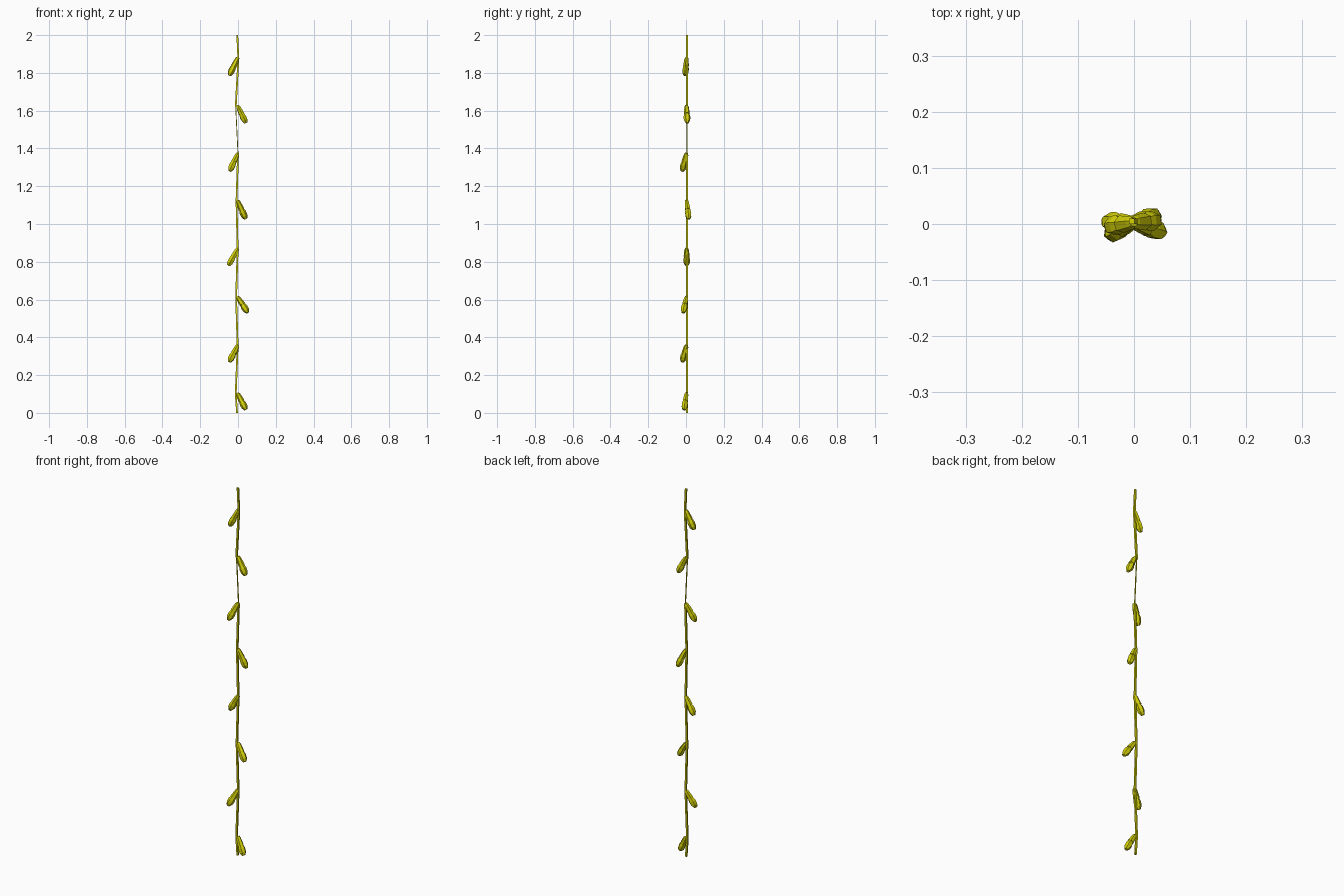
import bpy, bmesh, math
from mathutils import Vector

if "Cube" in bpy.data.objects:
    bpy.data.objects.remove(bpy.data.objects["Cube"])

yellow = bpy.data.materials.new("olive yellow")
yellow.diffuse_color = (0.66, 0.64, 0.002, 1)
yellow.use_nodes = True
yellow.node_tree.nodes["Principled BSDF"].inputs["Base Color"].default_value = yellow.diffuse_color


def lathe(name, origin, axis, profile, sides):
    """Closed ring-by-ring solid along an axis; profile = (distance, radius)."""
    rot = Vector((0, 0, 1)).rotation_difference(axis.normalized())
    bm = bmesh.new()
    rings = []
    for d, r in profile:
        ring = []
        for i in range(sides):
            a = 2 * math.pi * (i + 0.5) / sides
            p = Vector((r * math.cos(a), r * math.sin(a), d))
            ring.append(bm.verts.new(Vector(origin) + rot @ p))
        rings.append(ring)
    for lo, hi in zip(rings, rings[1:]):
        for i in range(sides):
            j = (i + 1) % sides
            bm.faces.new((lo[i], lo[j], hi[j], hi[i]))
    bm.faces.new(rings[0][::-1])
    bm.faces.new(rings[-1])
    me = bpy.data.meshes.new(name)
    bm.to_mesh(me)
    bm.free()
    me.materials.append(yellow)
    ob = bpy.data.objects.new(name, me)
    bpy.context.collection.objects.link(ob)
    return ob


# Hanging wire, slightly zigzagging between the sockets
wire = [(-0.005, 0), (-0.012, 0.10), (-0.002, 0.355), (-0.010, 0.61),
        (-0.002, 0.865), (-0.008, 1.12), (0.0, 1.37), (-0.012, 1.62),
        (0.002, 1.875), (-0.004, 2.0)]
for k, (a, b) in enumerate(zip(wire, wire[1:])):
    p, q = Vector((a[0], 0.005, a[1])), Vector((b[0], 0.005, b[1]))
    r = 0.003 if k == 6 else 0.0065
    lathe("wire_segment", p, q - p, [(0, r), ((q - p).length, r)], 4)

# Small bulbs: top height, tip x, tip y, drop
bulbs = [(0.105, 0.042, -0.010, 0.088), (0.360, -0.046, -0.019, 0.090),
         (0.615, 0.052, -0.015, 0.084), (0.872, -0.051, 0.004, 0.092),
         (1.125, 0.041, 0.015, 0.098), (1.376, -0.044, -0.020, 0.096),
         (1.628, 0.042, 0.006, 0.093), (1.882, -0.046, -0.004, 0.096)]
for z, tx, ty, drop in bulbs:
    top = Vector((-0.003 if tx > 0 else 0.0, 0.003, z))
    axis = Vector((tx, ty, z - drop)) - top
    n = axis.length
    d = axis.normalized()
    # socket
    lathe("bulb_socket", top, axis,
          [(0, 0.008), (0.1 * n, 0.012), (0.48 * n, 0.016)], 6)
    # glass bulb
    lathe("bulb", top + d * 0.44 * n, axis,
          [(0, 0.012), (0.20 * n, 0.018), (0.40 * n, 0.017),
           (0.56 * n, 0.009)], 6)
